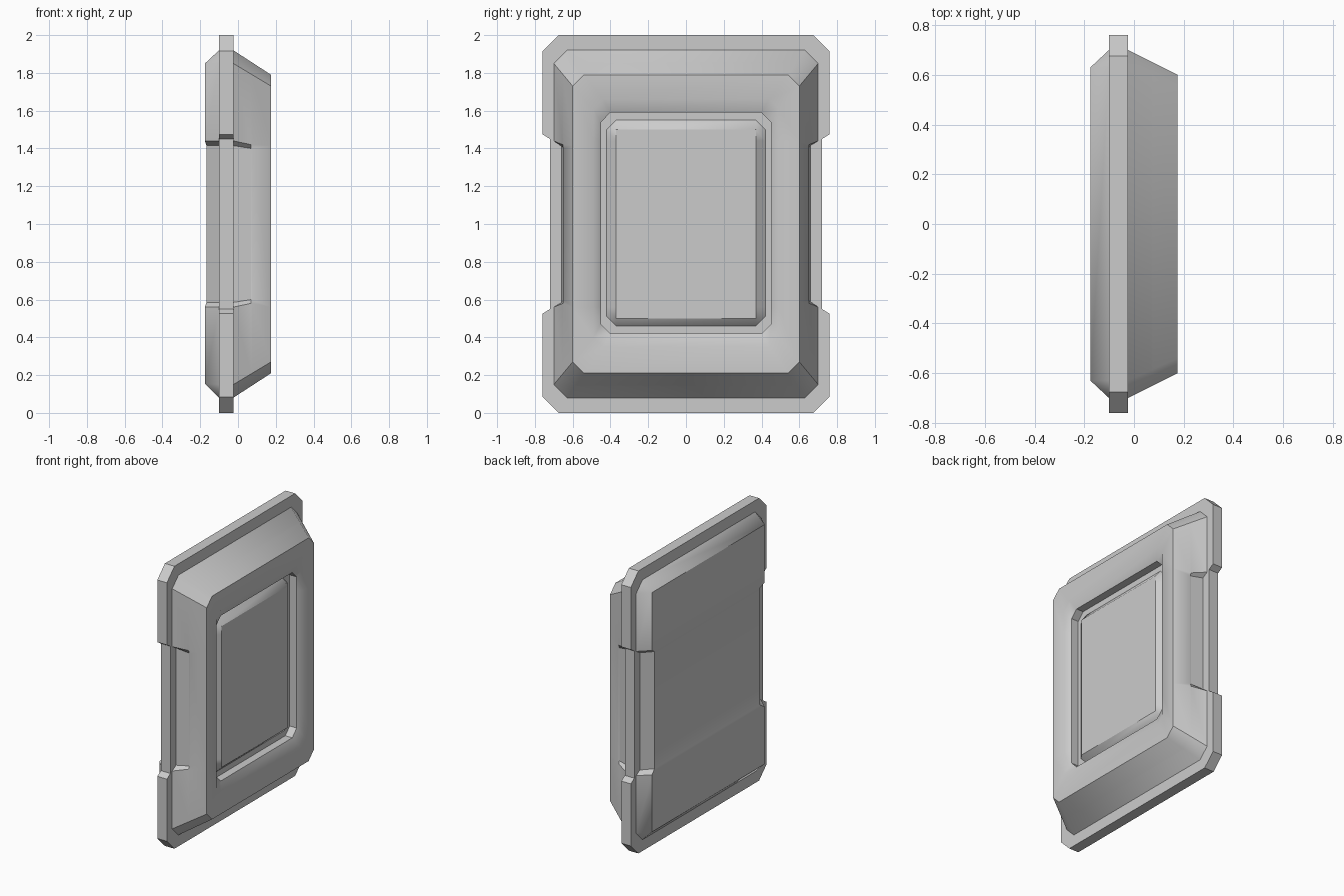
import bpy
import bmesh
from math import radians

if "Cube" in bpy.data.objects:
    bpy.data.objects.remove(bpy.data.objects["Cube"], do_unlink=True)

grey = bpy.data.materials.new("light_grey")
grey.use_nodes = True
grey.diffuse_color = (0.6, 0.6, 0.6, 1)
grey.node_tree.nodes["Principled BSDF"].inputs["Base Color"].default_value = (0.6, 0.6, 0.6, 1)


def ring(x, half, low, high, cut, notch=0.0, outer=0.44, inner=0.415, dent=0.0):
    """Chamfered rectangle facing x, with a shallow notch in the middle of each side."""
    n = half - notch
    side = [(x, half - cut, low), (x, half, low + cut),
            (x, half, 1 - outer), (x + dent, n, 1 - inner),
            (x + dent, n, 1 + inner), (x, half, 1 + outer),
            (x, half, high - cut), (x, half - cut, high)]
    return side + [(px, -py, pz) for px, py, pz in reversed(side)]


# Horizontal strips that close an outline
STRIPS = [(0, 1, 2, 13, 14, 15), (2, 3, 12, 13), (3, 4, 11, 12),
          (4, 5, 10, 11), (5, 6, 7, 8, 9, 10)]


def loft(name, rings, cap_start=False):
    bm = bmesh.new()
    loops = [[bm.verts.new(p) for p in r] for r in rings]
    for a, b in zip(loops, loops[1:]):
        for i in range(len(a)):
            j = (i + 1) % len(a)
            bm.faces.new((a[i], a[j], b[j], b[i]))
    for loop in ([loops[0]] if cap_start else []) + [loops[-1]]:
        for strip in STRIPS:
            bm.faces.new([loop[i] for i in strip])
    bmesh.ops.remove_doubles(bm, verts=bm.verts[:], dist=0.0005)
    bmesh.ops.recalc_face_normals(bm, faces=bm.faces[:])
    mesh = bpy.data.meshes.new(name)
    bm.to_mesh(mesh)
    bm.free()
    mesh.materials.append(grey)
    obj = bpy.data.objects.new(name, mesh)
    bpy.context.collection.objects.link(obj)
    bpy.ops.object.select_all(action="DESELECT")
    obj.select_set(True)
    bpy.context.view_layer.objects.active = obj
    bpy.ops.object.shade_smooth_by_angle(angle=radians(38))
    return obj


# Flat rim around the panel
loft("rim", [ring(x, 0.76, 0, 2, 0.085, 0.04, 0.475, 0.45) for x in (-0.1, -0.025)],
     cap_start=True)

# Tapered front frame, side grips, sunken groove and raised centre panel
loft("front_frame", [
    ring(-0.025, 0.70, 0.08, 1.92, 0.07, 0.042),
    ring(0.07, 0.6525, 0.142, 1.858, 0.065, 0.006, 0.42, 0.40),
    ring(0.075, 0.65, 0.145, 1.855, 0.065, 0, 0.42, 0.40),
    ring(0.175, 0.60, 0.21, 1.79, 0.06),
    ring(0.175, 0.49, 0.35, 1.66, 0.05),
    ring(0.145, 0.45, 0.42, 1.59, 0.05),
    ring(0.09, 0.45, 0.42, 1.59, 0.05),
    ring(0.09, 0.42, 0.46, 1.55, 0.05),
    ring(0.13, 0.37, 0.50, 1.50, 0),
])

# Bevelled back plate with a slightly sunken middle band
loft("back_plate", [
    ring(-0.1, 0.70, 0.08, 1.92, 0.07, 0.04),
    ring(-0.175, 0.63, 0.155, 1.85, 0, 0.04, dent=0.008),
])
